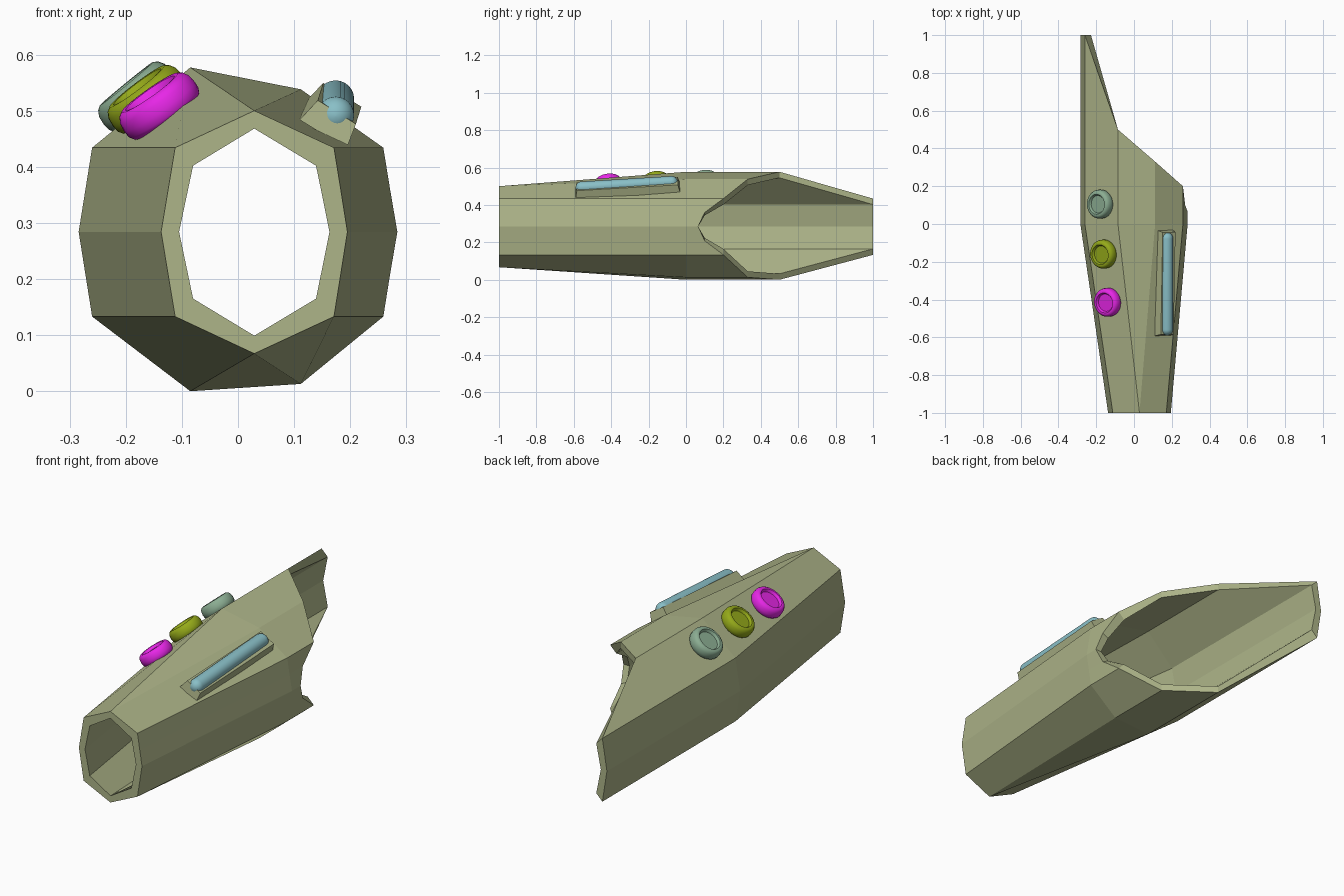
import bpy, bmesh, math
from mathutils import Vector, Matrix

if "Cube" in bpy.data.objects:
    bpy.data.objects.remove(bpy.data.objects["Cube"])


def material(name, rgb):
    m = bpy.data.materials.new(name)
    m.diffuse_color = (*rgb, 1)
    m.use_nodes = True
    m.node_tree.nodes["Principled BSDF"].inputs["Base Color"].default_value = m.diffuse_color
    return m


def make_object(name, bm, mat, smooth=None):
    bmesh.ops.remove_doubles(bm, verts=bm.verts, dist=0.0005)
    bmesh.ops.recalc_face_normals(bm, faces=bm.faces)
    mesh = bpy.data.meshes.new(name)
    bm.to_mesh(mesh)
    bm.free()
    mesh.materials.append(mat)
    ob = bpy.data.objects.new(name, mesh)
    bpy.context.collection.objects.link(ob)
    if smooth:
        bpy.ops.object.select_all(action='DESELECT')
        ob.select_set(True)
        bpy.context.view_layer.objects.active = ob
        bpy.ops.object.shade_smooth_by_angle(angle=math.radians(smooth))
    return ob


olive = material("olive", (0.42, 0.46, 0.25))
magenta = material("magenta", (0.80, 0.02, 0.80))
lime = material("lime", (0.30, 0.40, 0.01))
sage = material("sage", (0.26, 0.42, 0.29))
aqua = material("aqua", (0.25, 0.52, 0.57))

# Hollow sleeve: front x, z; middle x, z; slanted rear rim y; wall inset direction x, z
WALL = 0.032
rows = [
    (-0.137, 0.284, -0.284, 0.284, 1.00, 1, 0),
    (-0.112, 0.434, -0.260, 0.434, 1.00, 1, -1),
    (0.029, 0.500, -0.085, 0.577, 0.50, 0, -1),
    (0.029, 0.500, 0.112, 0.538, 0.33, 0, -1),
    (0.171, 0.434, 0.259, 0.434, 0.20, -1, -1),
    (0.183, 0.360, 0.271, 0.360, 0.10, -1, -0.5),
    (0.195, 0.284, 0.284, 0.284, 0.065, -1, 0),
    (0.183, 0.208, 0.271, 0.208, 0.10, -1, 0.5),
    (0.171, 0.133, 0.259, 0.133, 0.20, -1, 1),
    (0.029, 0.067, 0.112, 0.013, 0.33, 0, 1),
    (0.029, 0.067, -0.085, 0.000, 0.50, 0, 1),
    (-0.112, 0.133, -0.260, 0.133, 1.00, 1, 1),
]
bm = bmesh.new()
loops = [[], [], [], [], [], []]
for xf, zf, xm, zm, yr, sx, sz in rows:
    dx, dz = sx * WALL, sz * WALL
    section = [(xf, -1, zf), (xm, 0, zm), (xm, yr, zm),
               (xm + dx, yr, zm + dz), (xm + dx, 0, zm + dz), (xf + dx, -1, zf + dz)]
    for loop, co in zip(loops, section):
        loop.append(bm.verts.new(co))
n = len(rows)
for k in range(6):
    a, b = loops[k], loops[(k + 1) % 6]
    for i in range(n):
        j = (i + 1) % n
        bm.faces.new((a[i], a[j], b[j], b[i]))
make_object("sleeve", bm, olive)


def lathe(bm, profile, steps):
    rings = [[bm.verts.new((r * math.cos(t), r * math.sin(t), z))
              for t in [2 * math.pi * s / steps for s in range(steps)]]
             for r, z in profile]
    for a, b in zip(rings, rings[1:]):
        for i in range(steps):
            j = (i + 1) % steps
            bm.faces.new((a[i], a[j], b[j], b[i]))
    bm.faces.new(rings[0])
    bm.faces.new(rings[-1])


# Round dished buttons on the left upper face
button_profile = [(0.058, -0.03), (0.070, -0.026), (0.076, -0.017), (0.077, -0.004),
                  (0.075, 0.012), (0.069, 0.022), (0.061, 0.027), (0.053, 0.026),
                  (0.049, 0.020), (0.046, 0.014)]
buttons = [
    ("rear_button", (-0.182, 0.105, 0.527), (-0.63, -0.03, 0.77), sage),
    ("middle_button", (-0.164, -0.160, 0.522), (-0.60, -0.10, 0.79), lime),
    ("front_button", (-0.142, -0.415, 0.510), (-0.57, -0.12, 0.81), magenta),
]
for name, pos, normal, mat in buttons:
    bm = bmesh.new()
    lathe(bm, button_profile, 32)
    turn = Vector(normal).to_track_quat('Z', 'Y').to_matrix().to_4x4()
    bm.transform(Matrix.Translation(pos) @ turn)
    make_object(name, bm, mat, 40)

# Tapered tray on the right upper face
bm = bmesh.new()
front, back = Vector((0.158, -0.592, 0.468)), Vector((0.168, -0.032, 0.500))
along = (back - front).normalized()
up = Vector((0.53, 0, 0.85))
side = along.cross(up).normalized()
up = side.cross(along).normalized()
tray = bmesh.ops.create_cube(bm, size=1)["verts"]
mid, length = (front + back) / 2, (back - front).length
for v in tray:
    top = v.co.z > 0
    w, l, h = (0.080, length - 0.02, 0.034) if top else (0.098, length, -0.012)
    v.co = mid + side * (2 * v.co.x * w / 2) + along * (v.co.y * l) + up * h
make_object("light_tray", bm, olive)

# Rounded light bar resting in the tray
bm = bmesh.new()
a, b = Vector((0.174, -0.557, 0.492)), Vector((0.174, -0.077, 0.521))
half, r = (b - a).length / 2, 0.033
arc = [math.radians(d) for d in range(2, 91, 11)]
cap = [(r * math.sin(t), half + r * math.cos(t)) for t in arc]
lathe(bm, [(x, -z) for x, z in cap] + cap[::-1], 24)
turn = (b - a).to_track_quat('Z', 'Y').to_matrix().to_4x4()
bm.transform(Matrix.Translation((a + b) / 2) @ turn)
make_object("light_bar", bm, aqua, 40)
